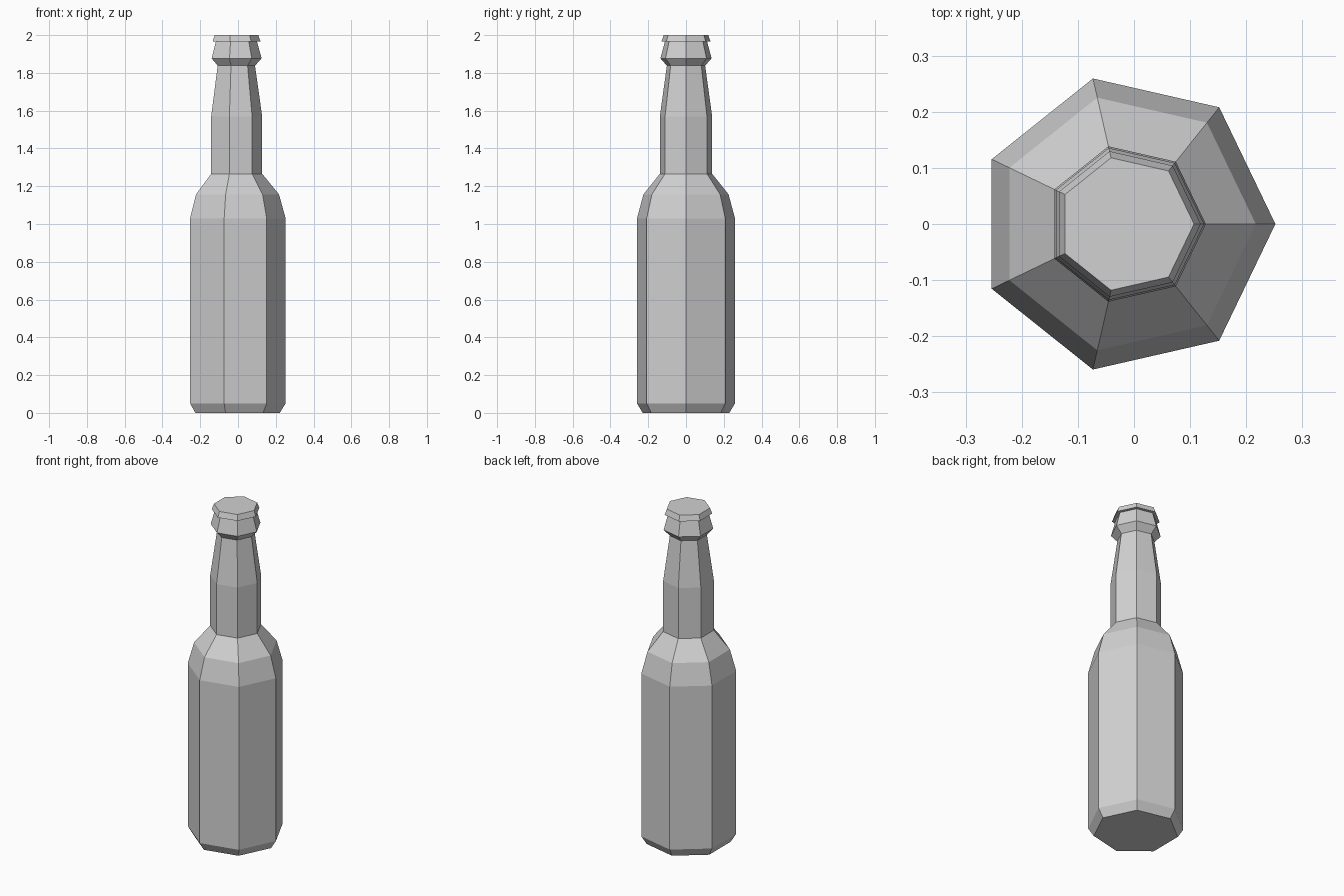
import bpy
import bmesh
from math import cos, sin, tau

SIDES = 7
CENTRE_X = -0.014  # a seven-sided ring is off-centre in its own bounds

cube = bpy.data.objects.get("Cube")
if cube:
    bpy.data.objects.remove(cube, do_unlink=True)


def make_material(name, colour):
    mat = bpy.data.materials.new(name)
    mat.use_nodes = True
    mat.diffuse_color = colour
    mat.node_tree.nodes["Principled BSDF"].inputs["Base Color"].default_value = colour
    return mat


def lathe(name, profile, mat):
    """Closed, flat-shaded turned part from (radius, height) pairs."""
    bm = bmesh.new()
    rings = [[bm.verts.new((CENTRE_X + r * cos(tau * i / SIDES), r * sin(tau * i / SIDES), z))
              for i in range(SIDES)] for r, z in profile]
    for low, high in zip(rings, rings[1:]):
        for i in range(SIDES):
            j = (i + 1) % SIDES
            bm.faces.new((low[i], low[j], high[j], high[i]))
    bm.faces.new(rings[0][::-1])
    bm.faces.new(rings[-1])
    bmesh.ops.recalc_face_normals(bm, faces=bm.faces)
    mesh = bpy.data.meshes.new(name)
    bm.to_mesh(mesh)
    bm.free()
    mesh.materials.append(mat)
    obj = bpy.data.objects.new(name, mesh)
    bpy.context.collection.objects.link(obj)
    return obj


grey = make_material("plain grey", (0.64, 0.64, 0.64, 1))

# Bottle: chamfered foot, body, shoulder, neck and flared collar
lathe("bottle", [
    (0.235, 0.0), (0.266, 0.05), (0.266, 1.03), (0.231, 1.157),
    (0.142, 1.266), (0.142, 1.57), (0.104, 1.838),
    (0.139, 1.877), (0.112, 1.975),
], grey)

# Crown cap over the mouth
lathe("cap", [(0.133, 1.967), (0.121, 2.0)], grey)
